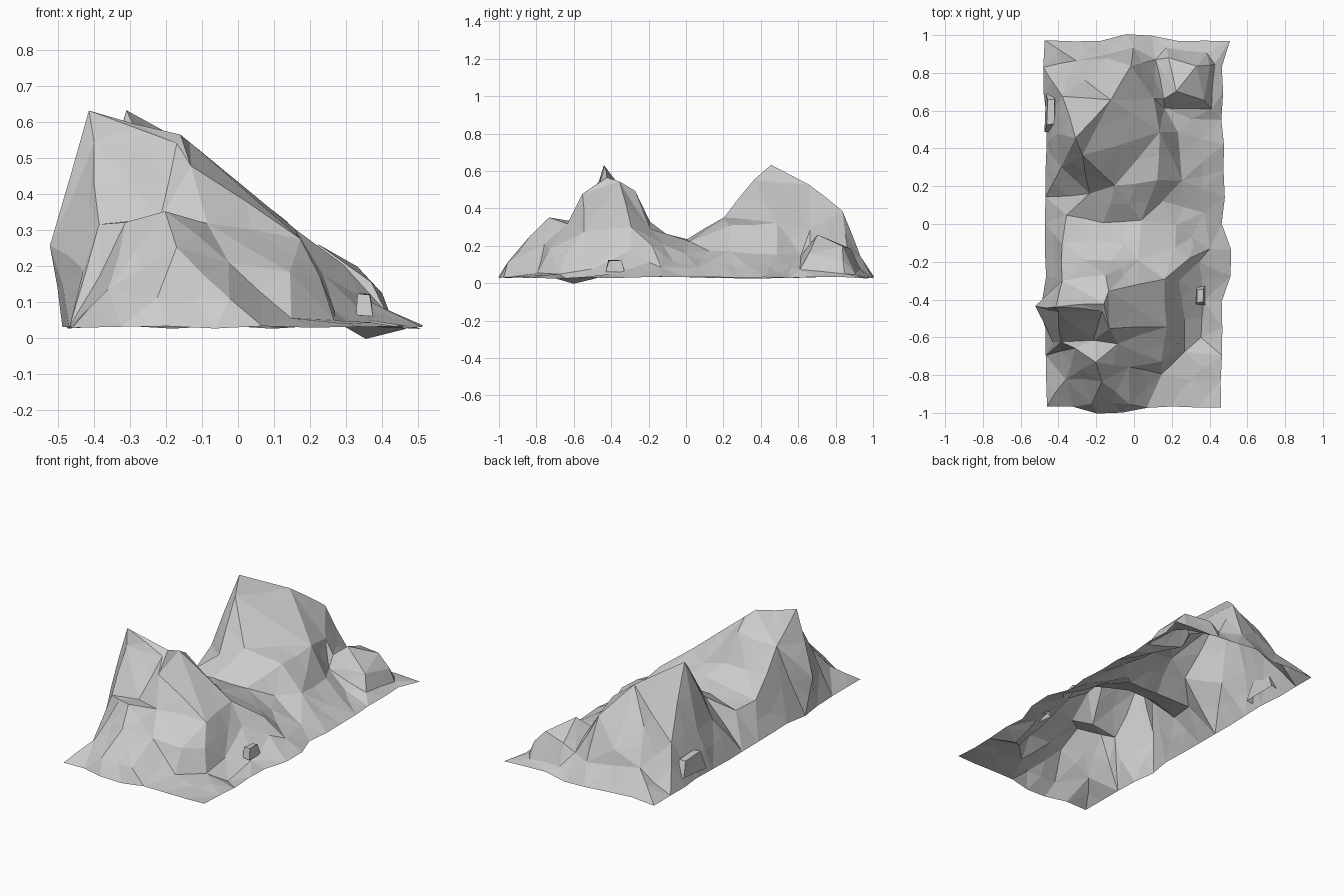
import bpy, bmesh, random
from mathutils import Vector, geometry

if "Cube" in bpy.data.objects:
    bpy.data.objects.remove(bpy.data.objects["Cube"])

random.seed(4)

# Crest, ledge and foot lines of the front hill
front_hill = [
    [(-.41, -.44, .63), (-.16, -.42, .565), (-.13, -.36, .54), (-.15, -.27, .49)],   # crest
    [(-.40, -.47, .54), (-.17, -.46, .54), (-.13, -.55, .48), (.17, -.54, .28), (.16, -.29, .30)],
    [(-.38, -.30, .45), (-.25, -.19, .33), (-.12, -.19, .33), (.02, -.19, .29)],    # back edge
    [(-.39, -.62, .32), (-.31, -.66, .32), (-.20, -.73, .355), (-.17, -.83, .25)],  # front ledge
    [(-.22, -.62, .33), (-.09, -.63, .32), (-.03, -.76, .21), (.14, -.73, .18), (.23, -.63, .17)],
    [(.24, -.30, .17), (.27, -.50, .08), (.27, -.68, .05), (.15, -.79, .05)],       # right foot
    [(-.36, -.82, .14), (-.22, -.95, .11), (-.02, -.95, .11)],                      # front foot
    [(-.45, -.44, .26), (-.43, -.63, .19)],                                         # left bulge
    [(.35, -.60, .0), (.37, -.40, .05)],
]
# Crest, bench and foot lines of the back hill
back_hill = [
    [(-.27, .36, .55), (-.31, .46, .635), (-.12, .66, .53), (-.02, .84, .39)],      # crest
    [(-.24, .16, .29), (-.10, .20, .35), (.12, .23, .31), (.14, .49, .32), (.10, .66, .29)],
    [(.15, .12, .17), (.25, .23, .17), (.23, .49, .15), (.30, .56, .08)],           # bench foot
    [(-.39, .30, .26), (-.41, .48, .26), (-.38, .68, .26), (-.26, .76, .35), (-.15, .88, .24)],
    [(-.31, .87, .16), (.00, .93, .14), (.11, .87, .14)],
    [(.16, .66, .21), (.22, .70, .26), (.37, .66, .16), (.40, .84, .12), (.33, .84, .20), (.18, .88, .19)],
    [(.16, .61, .15), (.41, .61, .07), (.43, .85, .05), (.38, .91, .05), (.17, .93, .07)],
]
# Saddle between the hills and the knoll on its right
saddle = [
    [(-.38, -.11, .21), (-.22, -.09, .25), (-.05, -.11, .265)],
    [(-.36, .05, .20), (-.16, .01, .235), (.04, .02, .22), (.22, .00, .16), (.37, .06, .08)],
    [(.22, -.12, .21), (.29, -.18, .20), (.34, -.20, .11), (.40, -.13, .08)],
]


def border(n_long=14, n_short=7):
    """Ragged rectangular rim, counter-clockwise."""
    rim = []
    for i in range(n_short):
        x = -.46 + .93 * i / n_short
        rim.append((x, -1.0 if abs(x + .12) < .16 else -.97, .03))
    for i in range(n_long):
        y = -.97 + 1.94 * i / n_long
        x = .51 if abs(y + .2) < .08 else .47 + random.uniform(-.01, .01)
        rim.append((x, y, .03))
    for i in range(n_short):
        x = .51 - .97 * i / n_short
        rim.append((x, 1.0 if abs(x) < .1 else .97, .03))
    for i in range(n_long):
        y = .97 - 1.94 * i / n_long
        x = -.49 if abs(y + .44) < .08 else -.47 + random.uniform(-.01, .01)
        rim.append((x, y, .03))
    return rim


# Triangulate the sheet, keeping every feature line as an edge
points, edges = [], []
for line in front_hill + back_hill + saddle + [border()]:
    start = len(points)
    points += [Vector(p) for p in line]
    edges += [(k, k + 1) for k in range(start, len(points) - 1)]
edges.append((len(points) - 1, start))
flat = [p.to_2d() for p in points]
verts, _, faces, origin, _, _ = geometry.delaunay_2d_cdt(
    flat, edges, [list(range(start, len(points)))], 1, 1e-5)

bm = bmesh.new()
bvs = []
for v, src in zip(verts, origin):
    near = points[src[0]] if src else min(points, key=lambda p: (p.to_2d() - v).length)
    bvs.append(bm.verts.new((v.x, v.y, near.z)))
for f in faces:
    bm.faces.new([bvs[i] for i in f])

# Left cliff of the front hill leans outwards
for v in bm.verts:
    if v.co.x < -.44 and .2 < v.co.z < .3:
        v.co.x = -.52

# Break the long facets into craggy smaller ones
old = set(bm.verts)
long_edges = [e for e in bm.edges if e.calc_length() > .2 and not e.is_boundary]
bmesh.ops.subdivide_edges(bm, edges=long_edges, cuts=1)
bmesh.ops.triangulate(bm, faces=bm.faces[:])
for v in bm.verts:
    if v not in old:
        v.co += Vector([random.uniform(-.005, .005) for _ in range(3)])
bmesh.ops.recalc_face_normals(bm, faces=bm.faces[:])
if sum(f.normal.z for f in bm.faces) < 0:
    bmesh.ops.reverse_faces(bm, faces=bm.faces[:])
me = bpy.data.meshes.new("rocky_hills")
bm.to_mesh(me)
bm.free()
bpy.context.collection.objects.link(bpy.data.objects.new("rocky_hills", me))


# Small loose rocks half sunk in the slopes, open underneath
def rock(name, loc, size, seed):
    rnd = random.Random(seed)
    b = bmesh.new()
    bmesh.ops.create_cube(b, size=1)
    bottom = [f for f in b.faces if f.normal.z < -.5]
    bmesh.ops.delete(b, geom=bottom, context='FACES_ONLY')
    for v in b.verts:
        taper = .65 if v.co.z > 0 else 1
        v.co = Vector((v.co.x * size[0] * taper, v.co.y * size[1] * taper, v.co.z * size[2]))
        v.co *= rnd.uniform(.85, 1.15)
        v.co += Vector(loc)
    m = bpy.data.meshes.new(name)
    b.to_mesh(m)
    b.free()
    bpy.context.collection.objects.link(bpy.data.objects.new(name, m))


rock("right_rock", (.35, -.38, .09), (.05, .10, .06), 1)
rock("left_rock", (-.44, .60, .12), (.06, .20, .10), 2)
